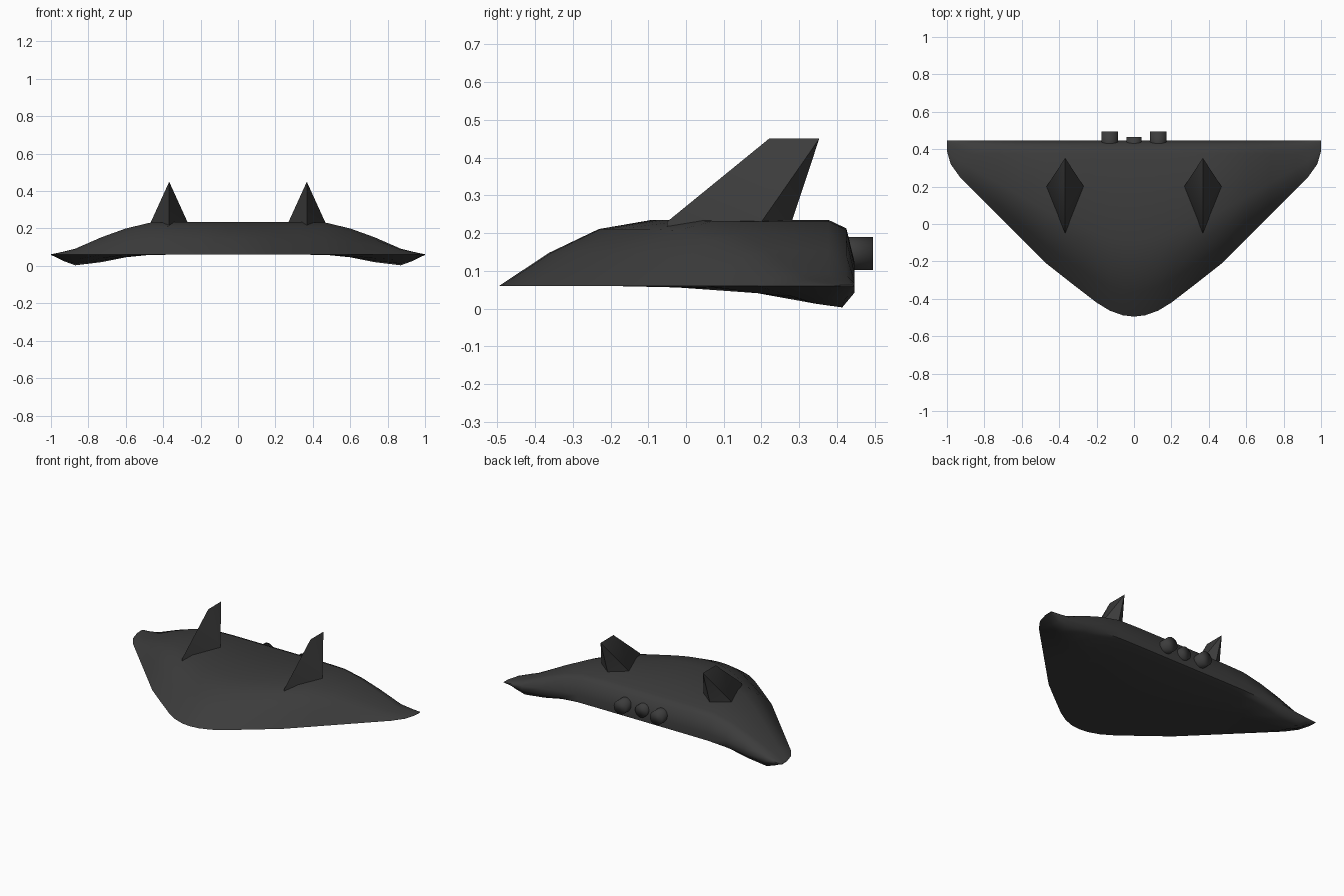
import bpy, bmesh, math

if "Cube" in bpy.data.objects:
    bpy.data.objects.remove(bpy.data.objects["Cube"])

mat = bpy.data.materials.new("dark_hull")
mat.diffuse_color = (0.045, 0.045, 0.045, 1)
mat.use_nodes = True
mat.node_tree.nodes["Principled BSDF"].inputs["Base Color"].default_value = mat.diffuse_color


def finish(bm, name, angle):
    bmesh.ops.recalc_face_normals(bm, faces=bm.faces)
    me = bpy.data.meshes.new(name)
    bm.to_mesh(me)
    bm.free()
    ob = bpy.data.objects.new(name, me)
    bpy.context.collection.objects.link(ob)
    me.materials.append(mat)
    bpy.ops.object.select_all(action='DESELECT')
    ob.select_set(True)
    bpy.context.view_layer.objects.active = ob
    bpy.ops.object.shade_smooth_by_angle(angle=math.radians(angle))
    return ob


# Flying-wing body: stations of (x, leading edge y, top z, bottom z)
EDGE, REAR = 0.06, 0.447
stations = [
    (0, -.495, .235, .06), (.06, -.488, .235, .06), (.13, -.463, .235, .06),
    (.2, -.42, .235, .06), (.33, -.32, .235, .06), (.47, -.21, .231, .059),
    (.6, -.08, .2, .046), (.73, .05, .153, .02), (.87, .19, .092, .003),
    (.93, .25, .077, .025), (.98, .32, .066, .05), (1, .39, .062, .058),
]


def section(y0, top, bottom):
    length = REAR - y0
    r = min(1, length / .25)
    up, down = top - EDGE, EDGE - bottom
    pts = [(y0 + f * length, EDGE + h * up) for f, h in
           [(0, 0), (.14, .5), (.28, .86), (.43, 1)]]
    pts += [(REAR - .07 * r, top), (REAR - .022 * r, EDGE + .87 * up),
            (REAR, EDGE + .35 * up), (REAR, EDGE + .08 * up - .35 * down),
            (REAR - .033 * r, bottom)]
    pts += [(y0 + f * length, EDGE - h * down) for f, h in [(.6, .83), (.35, .48)]]
    return pts


bm = bmesh.new()
full = [(-x, *s) for x, *s in stations[:0:-1]] + stations
rings = [[bm.verts.new((x, y, z)) for y, z in section(*s)] for x, *s in full]
for a, b in zip(rings, rings[1:]):
    n = len(a)
    for i in range(n):
        j = (i + 1) % n
        bm.faces.new((a[i], a[j], b[j], b[i]))
bm.faces.new(rings[0])
bm.faces.new(rings[-1])
finish(bm, "wing_body", 60)

# Twin tail fins: wedge with a ridge on top and a skirt sunk into the body
for side, label in ((-1, "left"), (1, "right")):
    bm = bmesh.new()
    cx = side * .368
    base = [(0, -.05), (.1, .2), (0, .28), (-.1, .2)]
    lo = [bm.verts.new((cx + x, y, .17)) for x, y in base]
    mid = [bm.verts.new((cx + x, y, .23)) for x, y in base]
    front = bm.verts.new((cx, .22, .45))
    back = bm.verts.new((cx, .353, .45))
    bm.faces.new(lo)
    for i in range(4):
        j = (i + 1) % 4
        bm.faces.new((lo[i], lo[j], mid[j], mid[i]))
    for s in (1, 3):
        bm.faces.new((mid[0], mid[s], front))
        bm.faces.new((front, mid[s], back))
        bm.faces.new((mid[s], mid[2], back))
    finish(bm, label + "_fin", 50)

# Three engine nozzles on the rear edge
for name, x, radius, end in (("left_nozzle", -.13, .044, .495),
                             ("centre_nozzle", 0, .041, .465),
                             ("right_nozzle", .13, .044, .495)):
    start = .38
    bpy.ops.mesh.primitive_cylinder_add(
        vertices=24, radius=radius, depth=end - start,
        location=(x, (start + end) / 2, .146), rotation=(math.pi / 2, 0, 0))
    ob = bpy.context.object
    ob.name = name
    ob.data.materials.append(mat)
    bpy.ops.object.shade_smooth()
